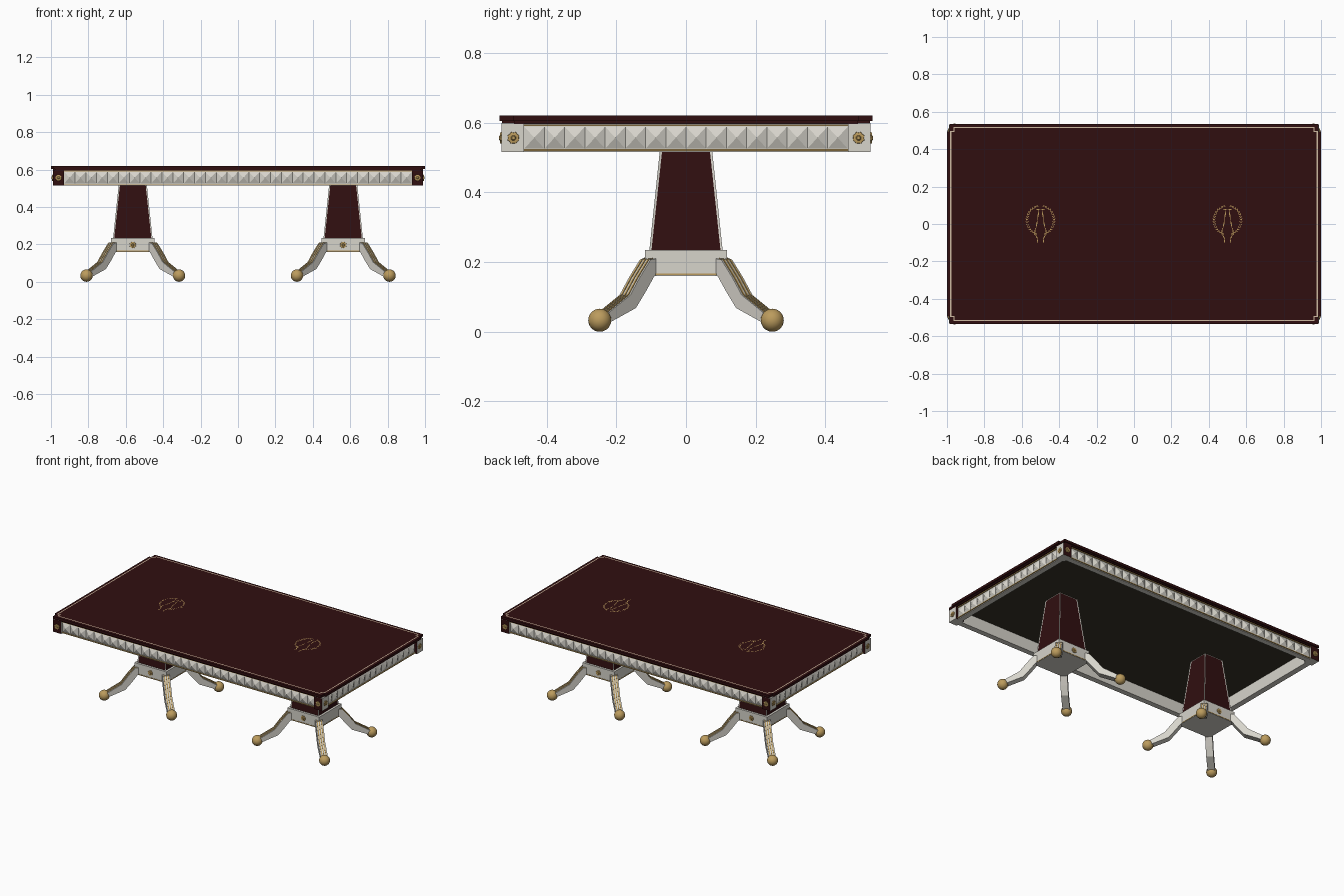
import bpy, bmesh, math
from mathutils import Matrix, Vector

if "Cube" in bpy.data.objects:
    bpy.data.objects.remove(bpy.data.objects["Cube"])


def material(name, rgb):
    m = bpy.data.materials.new(name)
    m.diffuse_color = (*rgb, 1)
    m.use_nodes = True
    m.node_tree.nodes["Principled BSDF"].inputs["Base Color"].default_value = m.diffuse_color
    return m


RED = material("dark mahogany", (0.03, 0.0045, 0.005))
WHITE = material("ivory paint", (0.68, 0.66, 0.60))
GOLD = material("antique gold", (0.50, 0.33, 0.11))
UNDER = material("dark underside", (0.04, 0.034, 0.02))
CREAM = material("cream inlay", (0.62, 0.50, 0.36))


def finish(name, bm, mats, smooth=False):
    bmesh.ops.recalc_face_normals(bm, faces=bm.faces)
    me = bpy.data.meshes.new(name)
    bm.to_mesh(me)
    bm.free()
    for m in mats:
        me.materials.append(m)
    for p in me.polygons:
        p.use_smooth = smooth
    ob = bpy.data.objects.new(name, me)
    bpy.context.collection.objects.link(ob)
    return ob


def add_box(bm, lo, hi):
    c = [(a + b) / 2 for a, b in zip(lo, hi)]
    s = [b - a for a, b in zip(lo, hi)]
    return bmesh.ops.create_cube(bm, size=1, matrix=Matrix.Translation(c) @ Matrix.Diagonal((*s, 1)))


def add_prism(bm, pts, offset):
    """Extrude a closed polygon by an offset vector."""
    f = bm.faces.new([bm.verts.new(p) for p in pts])
    r = bmesh.ops.extrude_face_region(bm, geom=[f], use_keep_orig=True)
    bmesh.ops.translate(bm, vec=offset, verts=[v for v in r["geom"] if isinstance(v, bmesh.types.BMVert)])


def notched(hx, hy, nx, ny, z):
    """Rectangle outline with a square notch in each corner."""
    out = []
    for sx, sy in ((1, 1), (-1, 1), (-1, -1), (1, -1)):
        c = [(sx * hx, sy * (hy - ny), z), (sx * (hx - nx), sy * (hy - ny), z), (sx * (hx - nx), sy * hy, z)]
        out += c if sx * sy > 0 else c[::-1]
    return out


# table top: slim lower moulding and upper slab
bm = bmesh.new()
add_prism(bm, notched(0.99, 0.528, 0.012, 0.035, 0.596), (0, 0, 0.009))
add_prism(bm, notched(1.0, 0.535, 0.014, 0.04, 0.604), (0, 0, 0.016))
finish("table_top", bm, [RED])

# inlaid line round the top
bm = bmesh.new()
a = [bm.verts.new(p) for p in notched(0.983, 0.518, 0.018, 0.02, 0.621)]
b = [bm.verts.new(p) for p in notched(0.977, 0.512, 0.018, 0.02, 0.621)]
for i in range(12):
    j = (i + 1) % 12
    bm.faces.new((a[i], a[j], b[j], b[i]))
finish("top_inlay_line", bm, [CREAM])

# wreath ornaments on the top
for sx, side in ((-1, "left"), (1, "right")):
    bm = bmesh.new()

    def sliver(x, y, ang, length, width):
        d = Vector((math.cos(ang), math.sin(ang), 0)) * length / 2
        n = Vector((-math.sin(ang), math.cos(ang), 0)) * width / 2
        c = Vector((x, y, 0.6212))
        bm.faces.new([bm.verts.new(p) for p in (c - d, c - n, c + d, c + n)])

    for s in (-1, 1):
        for i in range(15):
            t = math.radians(-70 + i * 10.5)
            x, y = s * 0.072 * math.cos(t), 0.02 + 0.078 * math.sin(t)
            for k in (-0.6, 0.6):
                heading = t + math.pi / 2 + k
                sliver(sx * 0.5 + x + s * 0.006 * math.cos(t) * -k, y,
                       heading if s > 0 else math.pi - heading, 0.017, 0.0045)
        # inner curved strands and tails
        for x, y, ang, ln in ((0.012, 0.05, 97, 0.05), (0.02, 0.0, 102, 0.06), (0.03, -0.04, 100, 0.04),
                              (0.02, -0.07, 60, 0.03), (0.016, -0.09, 100, 0.03), (0.014, 0.078, 10, 0.03)):
            an = math.radians(ang)
            sliver(sx * 0.5 + s * x, y, an if s > 0 else math.pi - an, ln, 0.006)
    finish(side + "_top_wreath", bm, [GOLD])

# apron rails, hollow below
bm = bmesh.new()
for s in (-1, 1):
    add_box(bm, (-0.95, min(s * 0.515, s * 0.48), 0.515), (0.95, max(s * 0.515, s * 0.48), 0.598))
    add_box(bm, (min(s * 0.975, s * 0.94), -0.49, 0.515), (max(s * 0.975, s * 0.94), 0.49, 0.598))
finish("apron_rails", bm, [WHITE])

bm = bmesh.new()
add_box(bm, (-0.945, -0.485, 0.592), (0.945, 0.485, 0.597))
finish("underside_panel", bm, [UNDER])

# corner blocks: red on front and back, ivory on the ends
bm = bmesh.new()
for sx in (-1, 1):
    for sy in (-1, 1):
        x, y = sx * 0.96, sy * 0.4965
        add_box(bm, (x - 0.03, y - 0.0325, 0.515), (x + 0.03, y + 0.0325, 0.598))
bm.normal_update()
for f in bm.faces:
    f.material_index = 1 if abs(f.normal.y) > 0.9 else 0
finish("apron_corner_blocks", bm, [WHITE, RED])


def run(bm, axis, sign, base, half, count):
    """Row of studs along one apron side."""
    def P(u, z, d):
        return (u, sign * (base + d), z) if axis == "x" else (sign * (base + d), u, z)
    w = 2 * half / count
    for i in range(count):
        u0 = -half + i * w
        q = [bm.verts.new(P(u, z, 0)) for u, z in ((u0, 0.525), (u0 + w, 0.525), (u0 + w, 0.588), (u0, 0.588))]
        tip = bm.verts.new(P(u0 + w / 2, 0.5565, 0.014))
        for k in range(4):
            bm.faces.new((q[k], q[(k + 1) % 4], tip))
        bm.faces.new(q)


# pyramid studs and gold beads along the apron
studs, beads = bmesh.new(), bmesh.new()
for s in (-1, 1):
    run(studs, "x", s, 0.515, 0.93, 32)
    run(studs, "y", s, 0.975, 0.464, 16)
    for z in (0.519, 0.590):
        add_box(beads, (-0.93, s * 0.517 - 0.004, z), (0.93, s * 0.517 + 0.004, z + 0.005))
        add_box(beads, (s * 0.977 - 0.004, -0.464, z), (s * 0.977 + 0.004, 0.464, z + 0.005))
finish("apron_pyramid_studs", studs, [WHITE])
finish("apron_gold_beads", beads, [GOLD])


def rosette(bm, pos, normal, r=0.018):
    """Petalled boss on a vertical face."""
    n = Vector(normal)
    t = Vector((0, 0, 1)).cross(n)
    rings = []
    for rad, d in ((1, 0), (0.95, 0.004), (0.45, 0.005), (0.3, 0.008)):
        ring = []
        for i in range(16):
            ang = math.tau * i / 16
            k = r * rad * (1 if i % 2 else 0.85)
            ring.append(bm.verts.new(Vector(pos) + n * d + t * k * math.cos(ang) + Vector((0, 0, k * math.sin(ang)))))
        rings.append(ring)
    for a, b in zip(rings, rings[1:]):
        for i in range(16):
            j = (i + 1) % 16
            bm.faces.new((a[i], a[j], b[j], b[i]))
    bm.faces.new(rings[-1])


bm = bmesh.new()
for sx in (-1, 1):
    for sy in (-1, 1):
        rosette(bm, (sx * 0.96, sy * 0.529, 0.556), (0, sy, 0))
        rosette(bm, (sx * 0.99, sy * 0.495, 0.556), (sx, 0, 0))
        rosette(bm, (sx * 0.5625, sy * 0.117, 0.197), (0, sy, 0))
finish("gold_rosettes", bm, [GOLD])

# leg side profile: radius from pedestal centre, height
LEG_TOP = [(0.10, 0.215), (0.165, 0.207), (0.210, 0.155), (0.248, 0.105), (0.335, 0.055)]
LEG_LOW = [(0.10, 0.163), (0.150, 0.160), (0.185, 0.115), (0.225, 0.068), (0.335, 0.025)]

for sx, side in ((-1, "left"), (1, "right")):
    cx = sx * 0.5625
    # tapered column with red panels between ivory edges
    bm = bmesh.new()
    rings = [[bm.verts.new((cx + a * h, b * h, z)) for a, b in ((-1, -1), (1, -1), (1, 1), (-1, 1))]
             for h, z in ((0.106, 0.225), (0.067, 0.596))]
    sides = [bm.faces.new((rings[0][i], rings[0][(i + 1) % 4], rings[1][(i + 1) % 4], rings[1][i])) for i in range(4)]
    bm.faces.new(rings[0][::-1])
    bm.faces.new(rings[1])
    bm.normal_update()
    bmesh.ops.inset_individual(bm, faces=sides, thickness=0.009, depth=-0.002)
    for f in sides:
        f.material_index = 1
    finish(side + "_pedestal_column", bm, [WHITE, RED])

    # base block with gold band
    bm = bmesh.new()
    add_box(bm, (cx - 0.117, -0.117, 0.16), (cx + 0.117, 0.117, 0.235))
    finish(side + "_pedestal_block", bm, [WHITE])
    bm = bmesh.new()
    add_box(bm, (cx - 0.1185, -0.1185, 0.162), (cx + 0.1185, 0.1185, 0.167))
    finish(side + "_pedestal_band", bm, [GOLD])

    # four splayed legs with gold stripes and ball feet
    legs, stripes, feet = bmesh.new(), bmesh.new(), bmesh.new()
    for k in range(4):
        m = Matrix.Translation((cx, 0, 0)) @ Matrix.Rotation(math.radians(45 + 90 * k), 4, "Z")
        rot = m.to_3x3()
        add_prism(legs, [m @ Vector((r, -0.022, z)) for r, z in LEG_TOP + LEG_LOW[::-1]], rot @ Vector((0, 0.044, 0)))
        for off in (-0.016, -0.003, 0.010):
            loop = [(r + 0.001, z + 0.002) for r, z in LEG_TOP] + [(r, z - 0.003) for r, z in LEG_TOP[::-1]]
            add_prism(stripes, [m @ Vector((r, off, z)) for r, z in loop], rot @ Vector((0, 0.006, 0)))
        bmesh.ops.create_uvsphere(feet, u_segments=24, v_segments=14, radius=0.033,
                                  matrix=m @ Matrix.Translation((0.35, 0, 0.033)))
    finish(side + "_pedestal_legs", legs, [WHITE])
    finish(side + "_leg_stripes", stripes, [GOLD])
    finish(side + "_ball_feet", feet, [GOLD], smooth=True)
